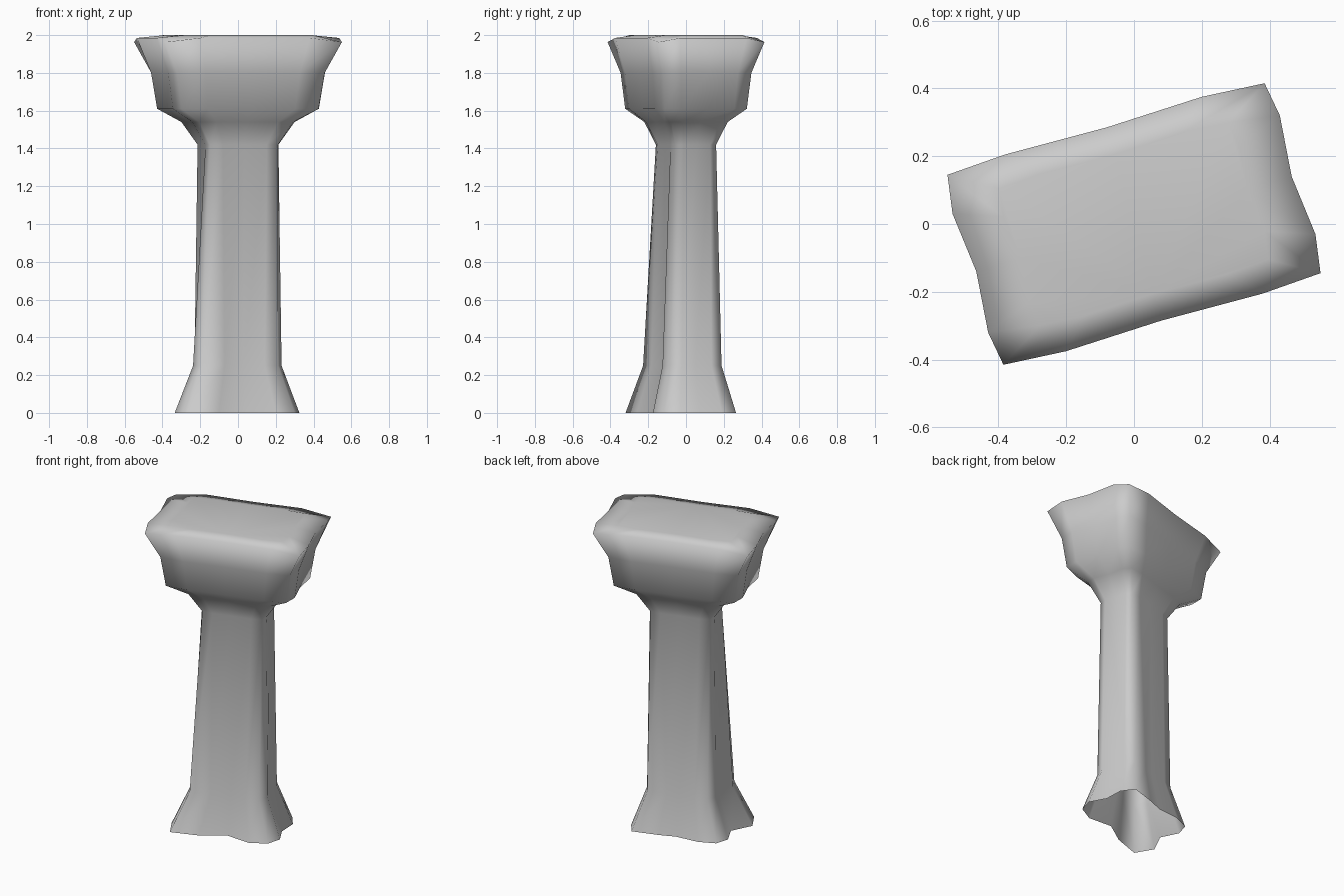
import bpy
import bmesh

if "Cube" in bpy.data.objects:
    bpy.data.objects.remove(bpy.data.objects["Cube"])

# Head cross-section: half listed, other half is its 180 degree rotation
half = [(-.385, -.415), (-.20, -.375), (.08, -.285), (.38, -.205),
        (.55, -.145), (.535, -.03), (.465, .14), (.43, .32)]
head = half + [(-x, -y) for x, y in half]

# Foot cross-section, with one corner drawn further out
foot = [(-.27, -.32), (-.10, -.26), (.04, -.165), (.20, -.175),
        (.30, -.12), (.325, -.03), (.27, .07), (.265, .19),
        (.21, .265), (.05, .215), (-.05, .175), (-.20, .16),
        (-.30, .115), (-.325, .03), (-.27, -.08), (-.335, -.21)]


def ring(bm, section, scale, z, corner=1.0, drop=0.0):
    """One loop; every fourth point is a corner that may be pulled in or lowered."""
    verts = []
    for i, (x, y) in enumerate(section):
        c = i % 4 == 0
        s = scale * (corner if c else 1.0)
        verts.append(bm.verts.new((x * s, y * s, z - (drop if c else 0.0))))
    return verts


bm = bmesh.new()
rings = [
    # flared open foot and shaft
    ring(bm, foot, 1.0, 0.0),
    ring(bm, foot, .71, .25),
    ring(bm, head, .40, 1.42, .96),
    # widening neck and head
    ring(bm, head, .56, 1.54, .95),
    ring(bm, head, .80, 1.61, .97),
    ring(bm, head, .86, 1.80, .97),
    # rim and flat top
    ring(bm, head, 1.0, 1.985, 1.0, .022),
    ring(bm, head, .72, 2.0),
]
for a, b in zip(rings, rings[1:]):
    n = len(a)
    for i in range(n):
        j = (i + 1) % n
        bm.faces.new((a[i], a[j], b[j], b[i]))
bm.faces.new(rings[-1])
for f in bm.faces:
    f.smooth = True

mesh = bpy.data.meshes.new("stone_pillar")
bm.to_mesh(mesh)
bm.free()
pillar = bpy.data.objects.new("stone_pillar", mesh)
bpy.context.collection.objects.link(pillar)
